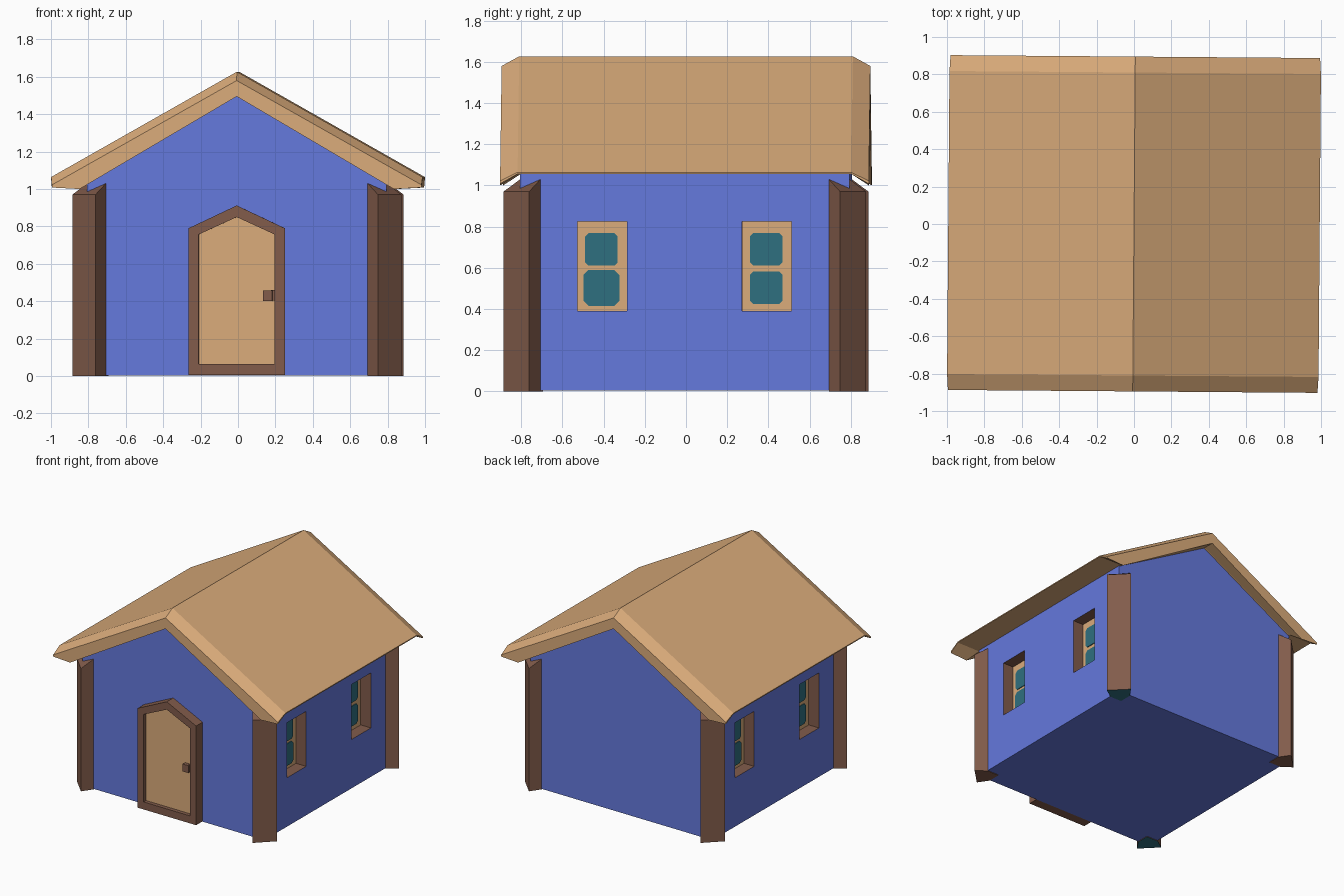
import bpy, bmesh, math
from mathutils import Matrix, Vector

if "Cube" in bpy.data.objects:
    bpy.data.objects.remove(bpy.data.objects["Cube"])

TWIST = Matrix.Rotation(math.radians(-0.45), 4, 'Z')  # whole house sits slightly turned


def material(name, rgb):
    m = bpy.data.materials.new(name)
    m.diffuse_color = [((c / 255 + 0.055) / 1.055) ** 2.4 for c in rgb] + [1]
    m.use_nodes = True
    m.node_tree.nodes["Principled BSDF"].inputs["Base Color"].default_value = m.diffuse_color
    return m


BLUE = material("wall blue", (101, 121, 221))
BROWN = material("timber brown", (130, 92, 75))
TAN = material("straw tan", (219, 172, 123))
TEAL = material("pane teal", (47, 112, 128))


def make(name, verts, faces, mats, rule=None):
    """Mesh object; rule(normal) returns a material index per face."""
    bm = bmesh.new()
    vs = [bm.verts.new(v) for v in verts]
    for f in faces:
        bm.faces.new([vs[i] for i in f])
    bmesh.ops.recalc_face_normals(bm, faces=bm.faces)
    bm.normal_update()
    if rule:
        for f in bm.faces:
            f.material_index = rule(f.normal)
    bmesh.ops.transform(bm, matrix=TWIST, verts=bm.verts)
    me = bpy.data.meshes.new(name)
    bm.to_mesh(me)
    bm.free()
    for m in mats:
        me.materials.append(m)
    ob = bpy.data.objects.new(name, me)
    bpy.context.collection.objects.link(ob)
    return ob


def loft(name, rings, mats, rule=None, closed=False):
    """Skin between equal rings; cap the ends, or join last ring to first."""
    n, k = len(rings[0]), len(rings)
    verts = [v for r in rings for v in r]
    faces = []
    for r in range(k if closed else k - 1):
        a, b = r * n, (r + 1) % k * n
        faces += [(a + i, a + (i + 1) % n, b + (i + 1) % n, b + i) for i in range(n)]
    if not closed:
        faces += [tuple(range(n)), tuple(range((k - 1) * n, k * n))]
    return make(name, verts, faces, mats, rule)


def at_y(profile, y):
    return [(x, y, z) for x, z in profile]


def box(name, x0, x1, y0, y1, z0, z1, mats, rule=None):
    prof = [(x0, z0), (x1, z0), (x1, z1), (x0, z1)]
    return loft(name, [at_y(prof, y0), at_y(prof, y1)], mats, rule)


# Walls: gabled block
gable = [(-0.8, 0.004), (0.8, 0.004), (0.8, 1.075), (0, 1.525), (-0.8, 1.075)]
walls = loft("walls", [at_y(gable, -0.8), at_y(gable, 0.8)], [BLUE, BROWN, TAN])

# Windows: recesses with brown reveals and tan backs, each with two panes
for side in (1, -1):
    for y in (-0.4, 0.4):
        yc = (y - 0.001) * side
        tag = ("right" if side > 0 else "left") + ("_front" if yc < 0 else "_back")
        xs = sorted((side * 0.71, side * 0.9))
        cutter = box("window_cutter_" + tag, *xs, yc - 0.12, yc + 0.12, 0.39, 0.825,
                     [BLUE, BROWN, TAN],
                     lambda n, s=side: 2 if n.x * s < -0.5 else 1)
        cutter.hide_render = True
        cutter.hide_viewport = False
        cutter.display_type = 'WIRE'
        mod = walls.modifiers.new("cut_" + tag, 'BOOLEAN')
        mod.operation = 'DIFFERENCE'
        mod.solver = 'EXACT'
        mod.object = cutter
        for i, zc in enumerate((0.503, 0.69)):
            big = 0.008 if i == 0 and y < 0 else 0
            h, c = 0.079 + big, 0.016 + big
            corner = [(h, h - c), (h - c, h)]
            pts = []
            for q in range(4):
                a = q * math.pi / 2
                pts += [(u * math.cos(a) - v * math.sin(a),
                         u * math.sin(a) + v * math.cos(a)) for u, v in corner]
            loft("pane_%s_%d" % (tag, i),
                 [[(x * side, yc + side * -0.004 + u, zc + v) for u, v in pts]
                  for x in (0.708, 0.716)], [TEAL])

# Corner posts: chamfered outwards, low outer edge on top
for sx in (1, -1):
    for sy in (1, -1):
        plan = [(0.7, 0.7, 1.03), (0.7, 0.8, 1.03), (0.755, 0.88, 0.97),
                (0.88, 0.755, 0.97), (0.8, 0.7, 1.03)]
        rings = [[(x * sx, y * sy, 0) for x, y, z in plan],
                 [(x * sx, y * sy, z) for x, y, z in plan]]
        under = 1 if sx == sy else 0
        loft("corner_post_%s_%s" % ("right" if sx > 0 else "left",
                                    "back" if sy > 0 else "front"),
             rings, [BROWN, TEAL], lambda n, u=under: u if n.z < -0.5 else 0)

# Roof: gabled slab with bevelled ends that drop at the eave corners
def roof_ring(y, half):
    p = half + [(-x, z) for x, z in half[::-1] if x > 0]
    return at_y(p, y)


def ring_profile(top, eave_x, eave_top, eave_low, foot_x, foot_z, inner):
    right = [(eave_x, eave_top), (eave_x, eave_low), (foot_x, foot_z)]
    left = [(-x, z) for x, z in right[::-1]]
    return [(0, top)] + right + [(0, inner)] + left


end = ring_profile(1.58, 0.988, 1.022, 1.008, 0.84, 1.0, 1.495)
mid = ring_profile(1.627, 0.993, 1.064, 1.056, 0.79, 1.056, 1.497)
loft("roof", [at_y(end, -0.895), at_y(mid, -0.81), at_y(mid, 0.81), at_y(end, 0.895)], [TAN])

# Door: frame ring, recessed panel, handle
outer = [(-0.258, 0.006), (0.258, 0.006), (0.258, 0.79), (0, 0.912), (-0.258, 0.79)]
inner = [(-0.203, 0.065), (0.203, 0.065), (0.203, 0.757), (0, 0.85), (-0.203, 0.757)]
loft("door_frame", [at_y(outer, -0.79), at_y(outer, -0.88),
                    at_y(inner, -0.88), at_y(inner, -0.79)], [BROWN], closed=True)
loft("door_panel", [at_y(inner, -0.79), at_y(inner, -0.85)], [TAN])
box("door_handle_plate", 0.183, 0.203, -0.866, -0.845, 0.405, 0.46, [BROWN])
box("door_handle", 0.14, 0.19, -0.88, -0.845, 0.4, 0.458, [BROWN])
